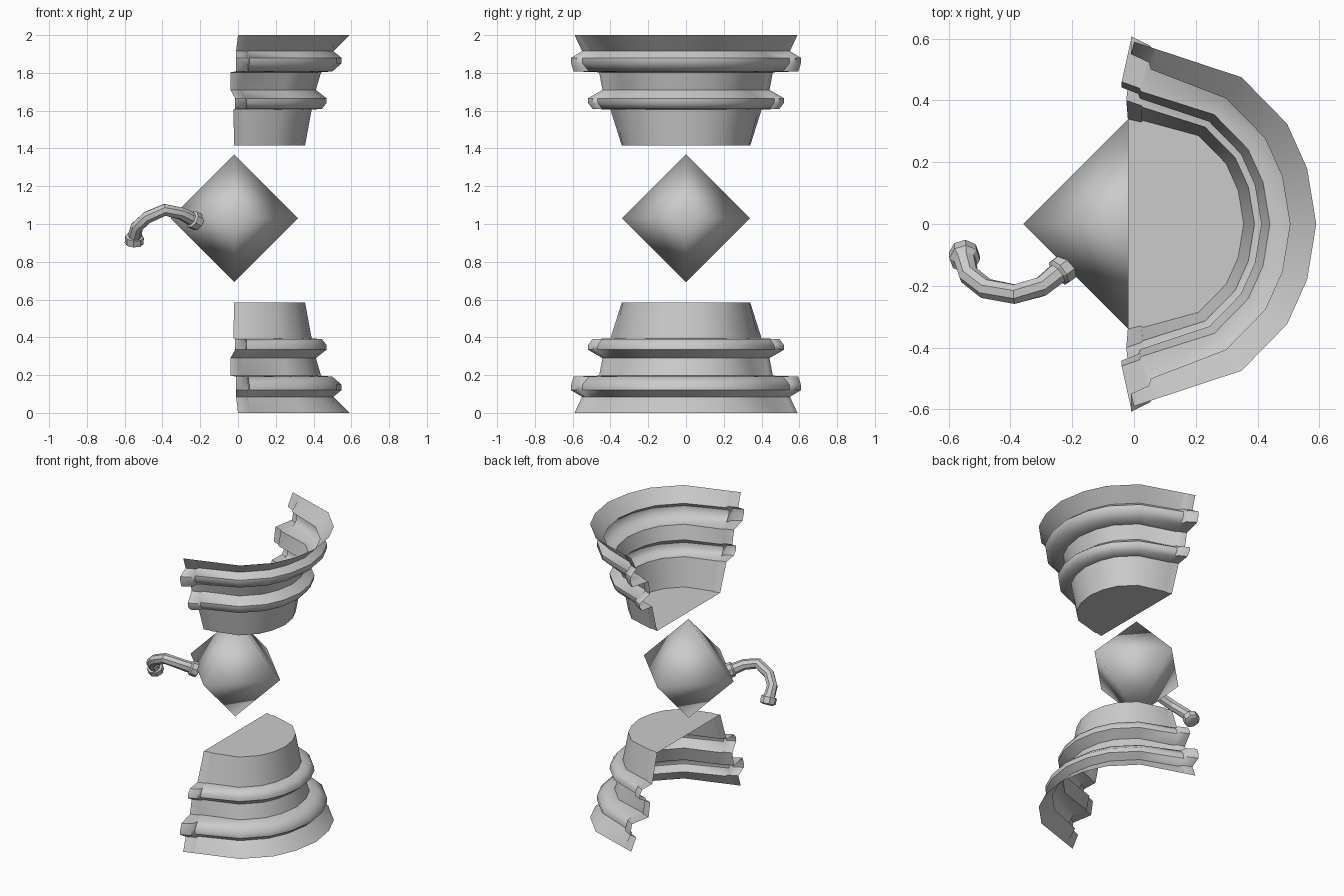
import bpy, bmesh, math
from mathutils import Vector

if "Cube" in bpy.data.objects:
    bpy.data.objects.remove(bpy.data.objects["Cube"])


def finish(name, bm, angle=35, recalc=True):
    if recalc:
        bmesh.ops.recalc_face_normals(bm, faces=bm.faces)
    me = bpy.data.meshes.new(name)
    bm.to_mesh(me)
    bm.free()
    ob = bpy.data.objects.new(name, me)
    bpy.context.collection.objects.link(ob)
    bpy.ops.object.select_all(action='DESELECT')
    ob.select_set(True)
    bpy.context.view_layer.objects.active = ob
    bpy.ops.object.shade_smooth_by_angle(angle=math.radians(angle))
    return ob


# Shell profile: radius, height, end x, extra radius at the end collar
PROFILE = [(.59, 0, 0, 0), (.505, .085, -.01, .045), (.548, .12, -.01, .06),
           (.548, .15, -.01, .06), (.50, .192, -.01, .095), (.44, .197, -.04, .02),
           (.412, .29, -.04, .03), (.47, .335, -.015, .05), (.468, .36, -.015, .05),
           (.445, .39, -.015, .05), (.39, .395, -.025, .01), (.355, .585, -.02, -.015)]
ARC = [(1, 0), (.95, .305), (.84, .55), (.59, .805)]


def station(p, i):
    """Points around the half arc; 4..6 form the widened end collar."""
    r, z, ex, grow = p
    if i < 4:
        return Vector((r * ARC[i][0], r * ARC[i][1], z))
    a = Vector((r * ARC[3][0], r * ARC[3][1], z))
    step = i > 4
    t = (.79, .81, 1)[i - 4]
    end = Vector((ex, r + (grow if step else grow * .45), z))
    return a.lerp(end, t)


def shell(name, top):
    bm = bmesh.new()
    rows = []
    for p in PROFILE:
        half = [station(p, i) for i in range(7)]
        pts = [Vector((v.x, -v.y, v.z)) for v in half[:0:-1]] + half
        rows.append([bm.verts.new((v.x, v.y, 2 - v.z if top else v.z)) for v in pts])
    for a, b in zip(rows, rows[1:]):
        for i in range(len(a) - 1):
            bm.faces.new((a[i], a[i + 1], b[i + 1], b[i]))
    bm.faces.new(rows[-1])  # closed narrow end
    return finish(name, bm, 50)


shell("lower_half_shell", False)
shell("upper_half_shell", True)

# Floating octahedron in the middle
bm = bmesh.new()
c, r = Vector((-.02, 0, 1.03)), .338
ends = [bm.verts.new(c + Vector((0, 0, s * r))) for s in (1, -1)]
belt = [bm.verts.new(c + Vector((r * math.cos(k * math.pi / 2), r * math.sin(k * math.pi / 2), 0)))
        for k in range(4)]
for k in range(4):
    for e in ends:
        bm.faces.new((belt[k], belt[(k + 1) % 4], e))
finish("core_octahedron", bm, 180)


# Bent spout with a collar at both ends
def tube(name, path, sides=8):
    bm = bmesh.new()
    pts = [Vector(p[:3]) for p in path]
    rings = []
    for i, p in enumerate(pts):
        d = (pts[min(i + 1, len(pts) - 1)] - pts[max(i - 1, 0)]).normalized()
        if i == 0:
            u = d.cross(Vector((0, 0, 1))).normalized()
        u = (u - d * u.dot(d)).normalized()
        w = d.cross(u)
        rings.append([bm.verts.new(p + path[i][3] * (u * math.cos(a) + w * math.sin(a)))
                      for a in [2 * math.pi * (k + .5) / sides for k in range(sides)]])
    for a, b in zip(rings, rings[1:]):
        for k in range(sides):
            bm.faces.new((a[k], a[(k + 1) % sides], b[(k + 1) % sides], b[k]))
    bm.faces.new(rings[0])
    bm.faces.new(rings[-1])
    return finish(name, bm, 25)


tube("bent_spout", [(-.205, -.13, 1.005, .038), (-.21, -.133, 1.008, .048),
                    (-.243, -.157, 1.025, .048), (-.249, -.162, 1.028, .036),
                    (-.30, -.203, 1.055, .034), (-.387, -.227, 1.075, .034),
                    (-.48, -.209, 1.035, .034), (-.535, -.165, .985, .034),
                    (-.547, -.118, .938, .036), (-.548, -.113, .932, .05),
                    (-.55, -.096, .897, .05), (-.55, -.093, .89, .036)])
